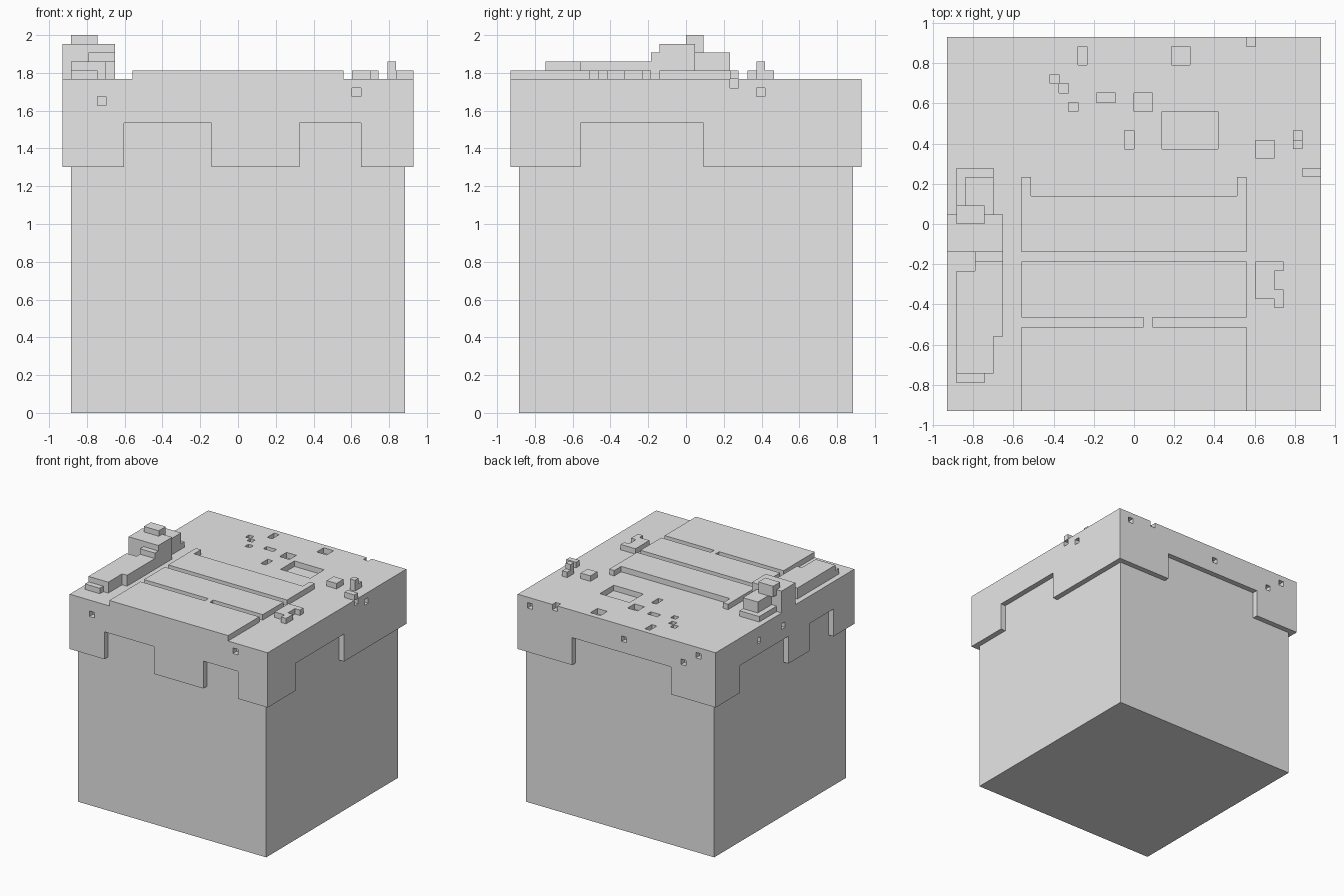
import bpy
import bmesh
from mathutils import Vector

UNIT = 2 / 43          # every part snaps to this grid step
HALF = 20              # half width of the cap
DECK = 38              # height of the deck
SKIRT = 28             # lower edge of the cap

default_cube = bpy.data.objects.get("Cube")
if default_cube:
    bpy.data.objects.remove(default_cube, do_unlink=True)

grey = bpy.data.materials.new("plain_grey")
grey.use_nodes = True
grey.diffuse_color = (0.8, 0.8, 0.8, 1)
grey.node_tree.nodes["Principled BSDF"].inputs["Base Color"].default_value = grey.diffuse_color


def blocks(name, boxes):
    """One object made of boxes, each given as x, y and z ranges in grid steps."""
    bm = bmesh.new()
    for x, y, z in boxes:
        low, high = (Vector(corner) * UNIT for corner in zip(x, y, z))
        cube = bmesh.ops.create_cube(bm, size=1)
        bmesh.ops.scale(bm, vec=high - low, verts=cube["verts"])
        bmesh.ops.translate(bm, vec=(low + high) / 2, verts=cube["verts"])
    mesh = bpy.data.meshes.new(name)
    bm.to_mesh(mesh)
    bm.free()
    mesh.materials.append(grey)
    obj = bpy.data.objects.new(name, mesh)
    bpy.context.collection.objects.link(obj)
    return obj


def raised(x, y, height=1, start=0):
    """Box standing on the deck."""
    return x, y, (DECK + start, DECK + height)


def side_cut(side, along, z):
    """Cutter one step deep in one side wall of the cap."""
    across = (HALF - 1, HALF + 1) if side in ("left", "back") else (-HALF - 1, 1 - HALF)
    return (across, along, z) if side in ("left", "right") else (along, across, z)


# Body and overhanging cap
blocks("body", [((1 - HALF, HALF - 1), (1 - HALF, HALF - 1), (0, SKIRT))])
cap = blocks("cap", [((-HALF, HALF), (-HALF, HALF), (SKIRT, DECK))])

# Notches in the lower edge of the cap
notches = {
    "front": [(-13, -3), (7, 14)],
    "back": [(-11, 9)],
    "left": [(-12, 2)],
    "right": [(-1, 13), (-14, -7)],
}
cuts = [side_cut(side, span, (SKIRT - 1, 33)) for side, spans in notches.items() for span in spans]

# Small square pits in the side walls: position along the wall and height
pits = {
    "front": [(-16, 35), (13, 36)],
    "back": [(17, 36), (-2, 35), (-14, 34), (-17, 36)],
    "left": [(8, 36), (5, 37)],
    "right": [(7, 35), (0, 35)],
}
for side, places in pits.items():
    cuts += [side_cut(side, (a, a + 1), (z, z + 1)) for a, z in places]

# Pits in the deck: corner and size
deck_pits = [
    (-6, 17, 1, 2), (4, 17, 2, 2), (-9, 15, 1, 1), (-8, 14, 1, 1), (-7, 12, 1, 1),
    (-4, 13, 2, 1), (0, 12, 2, 2), (-1, 8, 1, 2), (3, 8, 6, 4), (12, 19, 1, 2),
]
cuts += [((x, x + w), (y, y + d), (DECK - 1, DECK + 1)) for x, y, w, d in deck_pits]

cutter = blocks("cap_cutter", cuts)
cutter.hide_render = True
carve = cap.modifiers.new("carve", "BOOLEAN")
carve.operation = "DIFFERENCE"
carve.solver = "EXACT"
carve.use_self = True
carve.object = cutter
carved = bpy.data.meshes.new_from_object(cap.evaluated_get(bpy.context.evaluated_depsgraph_get()))
cap.modifiers.clear()
cap.data = carved
bpy.data.objects.remove(cutter, do_unlink=True)

# Three wide planks across the deck
wide = (-12, 12)
blocks("front_plank", [raised(wide, (-HALF, -11))])
blocks("middle_plank", [raised(wide, (-10, -4))])
blocks("plank_link", [raised((1, 2), (-11, -10))])
blocks("back_plank", [raised(wide, (-3, 3))] + [raised(x, (3, 5)) for x in ((-12, -11), (11, 12))])

# Tower on the right edge with a long step in front
blocks("tower", [raised((-20, -14), (-3, 1), 4)])
blocks("tower_top", [raised((-19, -16), (0, 2), 5, 3)])
blocks("tower_front_step", [raised((-17, -14), (-4, -3), 3)])
blocks("tower_back_step", [raised((-18, -15), (1, 5), 3)])
blocks("tower_back_foot", [raised((-19, -18), (1, 6)), raised((-18, -15), (5, 6))])
blocks("long_step", [
    raised((-19, -15), (-16, -5), 2),
    raised((-15, -14), (-12, -4), 2),
    raised((-17, -15), (-5, -4), 2),
])
blocks("long_step_toe", [raised((-19, -16), (-17, -16))])

# Small fittings on the left edge
blocks("bracket", [
    raised((13, 15), (-8, -4)),
    raised((15, 16), (-9, -7)),
    raised((15, 16), (-5, -4)),
])
blocks("stud", [raised((13, 15), (7, 9))])
blocks("post", [raised((17, 18), (8, 9), 2), raised((17, 18), (9, 10))])
blocks("edge_bar", [raised((18, 20), (5, 6))])
